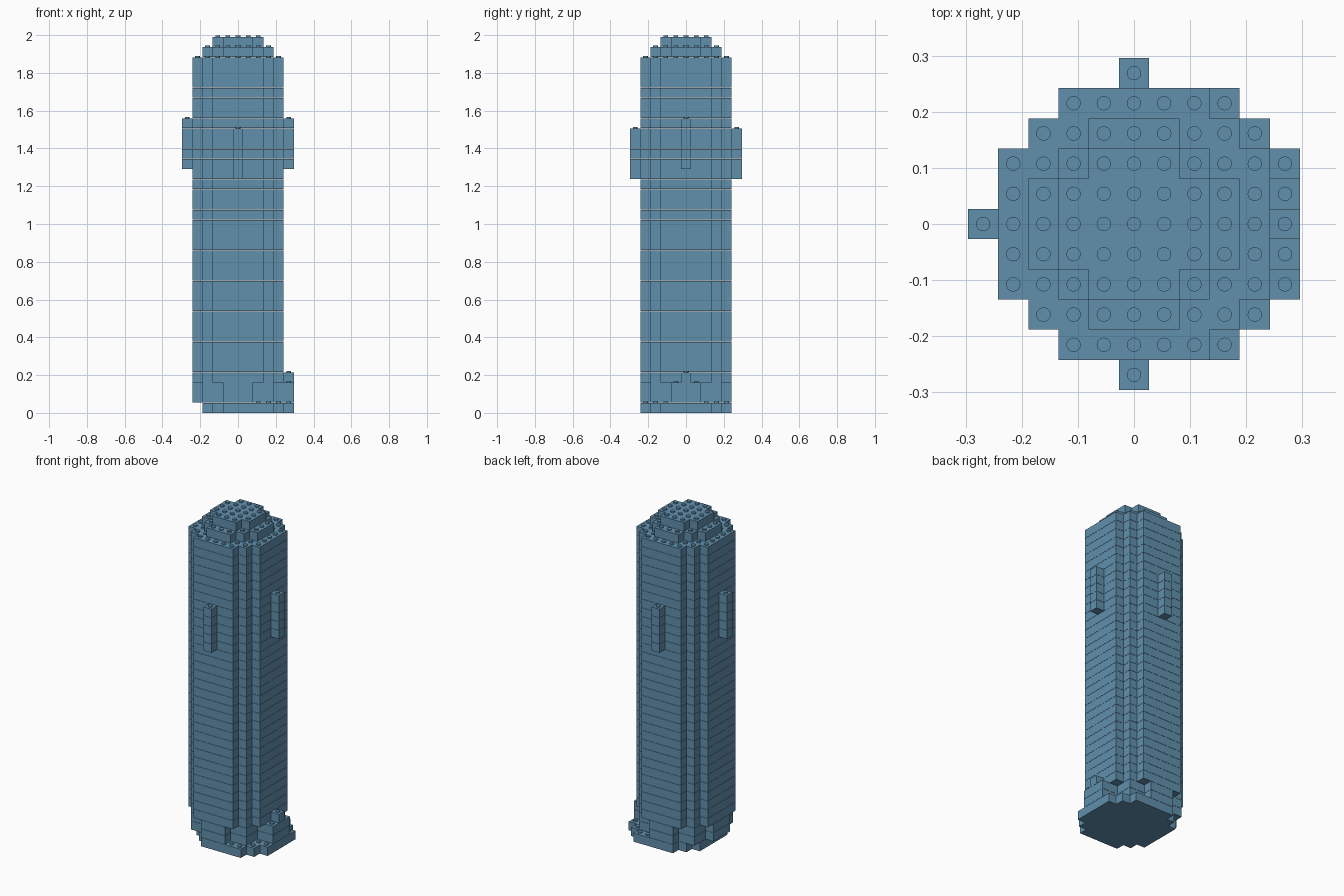
import bpy, bmesh
from mathutils import Matrix, Vector

U = 0.0538            # brick pitch, equal to the course height
SEAM = 0.0006         # small joint between courses
STUD_R, STUD_H = 0.0127, 0.008

if "Cube" in bpy.data.objects:
    bpy.data.objects.remove(bpy.data.objects["Cube"], do_unlink=True)

blue = bpy.data.materials.new("muted_blue")
blue.use_nodes = True
colour = (0.12, 0.28, 0.42, 1)
blue.diffuse_color = colour
blue.node_tree.nodes["Principled BSDF"].inputs["Base Color"].default_value = colour


def plan(*half_widths, shift=0):
    """Symmetric stepped plan: half widths in cells for rows 0, 1, 2, ... outward."""
    return {s * j: (shift - w, shift + w) for j, w in enumerate(half_widths) for s in (1, -1)}


def cells(rows):
    return {(i, j) for j, (a, b) in rows.items() for i in range(a, b + 1)}


def outline(rows):
    """Corner points of a stepped plan, counter-clockwise."""
    order = sorted(rows)
    pts = [(rows[j][1] + .5, j + d) for j in order for d in (-.5, .5)]
    pts += [(rows[j][0] - .5, j + d) for j in reversed(order) for d in (.5, -.5)]
    n = len(pts)
    return [p for k, p in enumerate(pts)
            if not (pts[k - 1][0] == p[0] == pts[(k + 1) % n][0])]


def add_course(bm, rows, level):
    """One course of bricks, extruded from its plan."""
    z0, z1 = level * U + SEAM * (level > 0), (level + 1) * U - SEAM
    face = bm.faces.new([bm.verts.new((x * U, y * U, z0)) for x, y in outline(rows)])
    top = bmesh.ops.extrude_face_region(bm, geom=[face], use_keep_orig=True)["geom"]
    bmesh.ops.translate(bm, vec=(0, 0, z1 - z0),
                        verts=[v for v in top if isinstance(v, bmesh.types.BMVert)])


def add_studs(bm, spots, level):
    """Round studs on top of the given cells."""
    for i, j in sorted(spots):
        centre = Vector((i * U, j * U, level * U + STUD_H / 2 - SEAM))
        bmesh.ops.create_cone(bm, cap_ends=True, segments=20, radius1=STUD_R, radius2=STUD_R,
                              depth=STUD_H, matrix=Matrix.Translation(centre))


def finish(name, bm):
    bmesh.ops.recalc_face_normals(bm, faces=bm.faces[:])
    mesh = bpy.data.meshes.new(name)
    bm.to_mesh(mesh)
    bm.free()
    mesh.materials.append(blue)
    obj = bpy.data.objects.new(name, mesh)
    bpy.context.collection.objects.link(obj)
    bpy.ops.object.select_all(action='DESELECT')
    obj.select_set(True)
    bpy.context.view_layer.objects.active = obj
    bpy.ops.object.shade_smooth_by_angle(angle=0.6)


def build(name, rows, first, last, exposed=()):
    bm = bmesh.new()
    for level in range(first, last):
        add_course(bm, rows, level)
    add_studs(bm, exposed, last)
    finish(name, bm)


# Plans of the main levels
base = plan(4, 4, 4, 3, 2, shift=1)
shaft = plan(4, 4, 4, 3, 2)
lobby = plan(4, 4, 3, 3, 1)
lobby[0] = lobby[1] = lobby[-1] = (-4, 5)
entry = dict(shaft)
entry[0] = (-4, 5)
crown = plan(3, 3, 2, 1)
cap = plan(2, 2, 1)

# Stacked parts: name, plan, first course, end course
stack = [("base_slab", base, 0, 1), ("lobby", lobby, 1, 3), ("entry_course", entry, 3, 4),
         ("tower_shaft", shaft, 4, 35), ("crown_step", crown, 35, 36), ("crown_cap", cap, 36, 37)]
for k, (name, rows, first, last) in enumerate(stack):
    above = cells(stack[k + 1][1]) if k + 1 < len(stack) else set()
    build(name, rows, first, last, cells(rows) - above)

# Projecting bays, the side pair one course higher than the front and back pair
bays = {"left_bay": (5, 0, 24), "right_bay": (-5, 0, 24),
        "front_bay": (0, -5, 23), "back_bay": (0, 5, 23)}
for name, (i, j, start) in bays.items():
    build(name, {j: (i, i)}, start, start + 5, {(i, j)})
